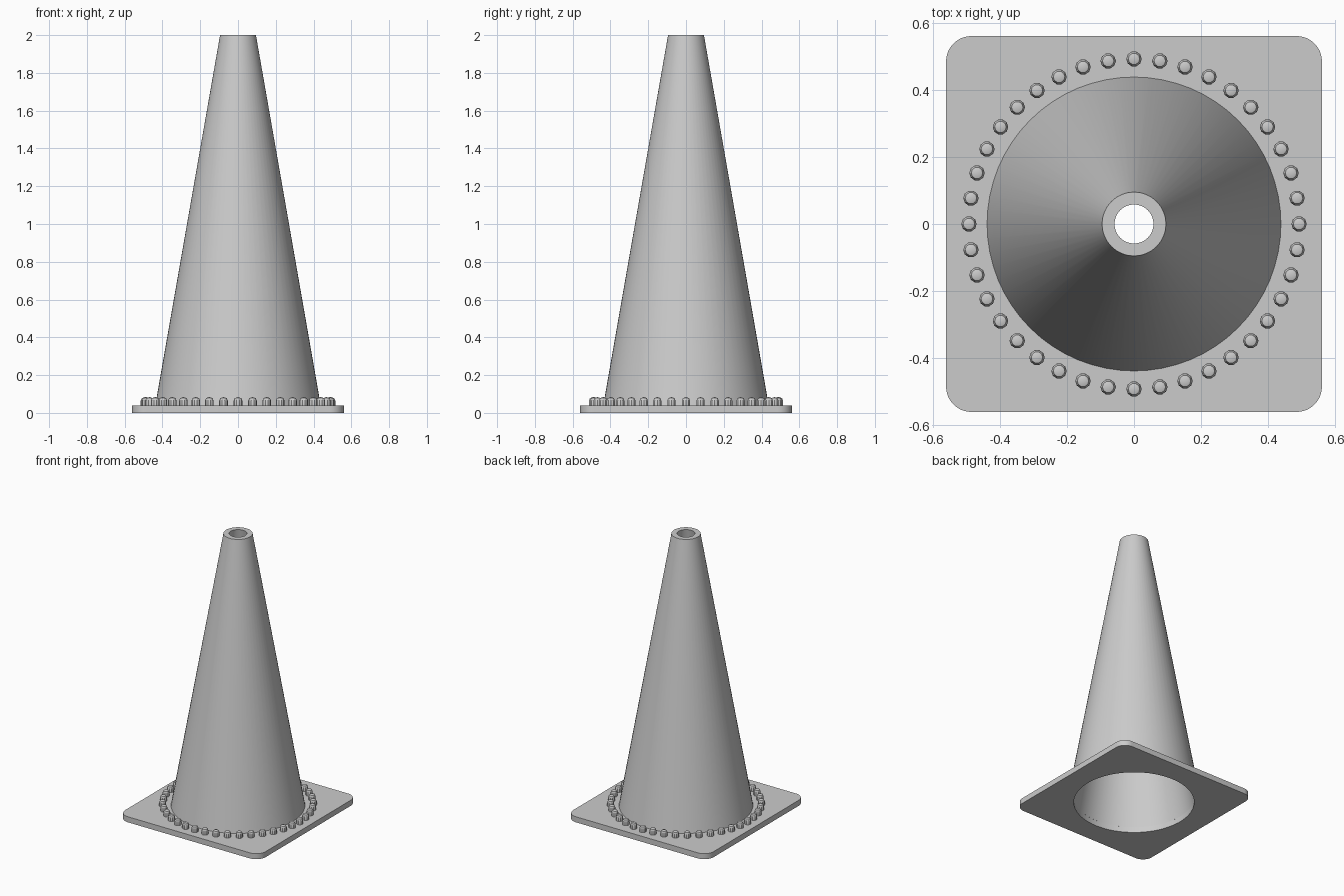
import bpy, bmesh, math

if "Cube" in bpy.data.objects:
    bpy.data.objects.remove(bpy.data.objects["Cube"])

grey = bpy.data.materials.new("plain grey")
grey.use_nodes = True
COLOUR = (0.6, 0.6, 0.6, 1)
grey.diffuse_color = COLOUR
grey.node_tree.nodes["Principled BSDF"].inputs["Base Color"].default_value = COLOUR

BASE_TOP = 0.04


def add_object(name, bm, angle=30):
    bmesh.ops.recalc_face_normals(bm, faces=bm.faces)
    mesh = bpy.data.meshes.new(name)
    bm.to_mesh(mesh)
    bm.free()
    mesh.materials.append(grey)
    obj = bpy.data.objects.new(name, mesh)
    bpy.context.collection.objects.link(obj)
    bpy.ops.object.select_all(action='DESELECT')
    obj.select_set(True)
    bpy.context.view_layer.objects.active = obj
    bpy.ops.object.shade_smooth_by_angle(angle=math.radians(angle))
    return obj


def lathe(bm, profile, sides, centre=(0, 0), closed=False):
    """Revolve (radius, height) points about a vertical axis."""
    rings = []
    for r, z in profile:
        if r == 0:
            rings.append([bm.verts.new((*centre, z))] * sides)
        else:
            rings.append([bm.verts.new((centre[0] + r * math.cos(math.tau * i / sides),
                                        centre[1] + r * math.sin(math.tau * i / sides), z))
                          for i in range(sides)])
    pairs = list(zip(rings, rings[1:]))
    if closed:
        pairs.append((rings[-1], rings[0]))
    for a, b in pairs:
        for i in range(sides):
            j = (i + 1) % sides
            bm.faces.new(list(dict.fromkeys((a[i], a[j], b[j], b[i]))))


# Square base with rounded corners and a round opening
HALF, CORNER, HOLE, STEPS = 0.56, 0.075, 0.40, 16
outline = []
for quarter in range(4):
    mid = math.pi / 4 + quarter * math.pi / 2
    cx = math.copysign(HALF - CORNER, math.cos(mid))
    cy = math.copysign(HALF - CORNER, math.sin(mid))
    for s in range(STEPS):
        a = quarter * math.pi / 2 + s / (STEPS - 1) * math.pi / 2
        outline.append((cx + CORNER * math.cos(a), cy + CORNER * math.sin(a)))
count = len(outline)
opening = [(HOLE * math.cos(math.tau * (i + 0.5) / count),
            HOLE * math.sin(math.tau * (i + 0.5) / count)) for i in range(count)]
bm = bmesh.new()
loops = [[bm.verts.new((x, y, z)) for x, y in pts]
         for pts, z in ((outline, 0), (outline, BASE_TOP), (opening, BASE_TOP), (opening, 0))]
for k in range(4):
    a, b = loops[k], loops[(k + 1) % 4]
    for i in range(count):
        j = (i + 1) % count
        bm.faces.new((a[i], a[j], b[j], b[i]))
add_object("base_plate", bm)

# Hollow tapered body, open at both ends
bm = bmesh.new()
lathe(bm, [(0.438, BASE_TOP), (0.095, 2.0), (0.058, 2.0), (0.40, BASE_TOP)], 64, closed=True)
add_object("cone_body", bm)

# Ring of small domed studs around the body
STUDS, RING, RADIUS = 40, 0.492, 0.023
bm = bmesh.new()
for n in range(STUDS):
    a = math.tau * n / STUDS
    lathe(bm, [(RADIUS, BASE_TOP), (RADIUS, 0.064), (RADIUS * 0.75, 0.078), (0, 0.084)],
          10, (RING * math.cos(a), RING * math.sin(a)))
add_object("studs", bm)
